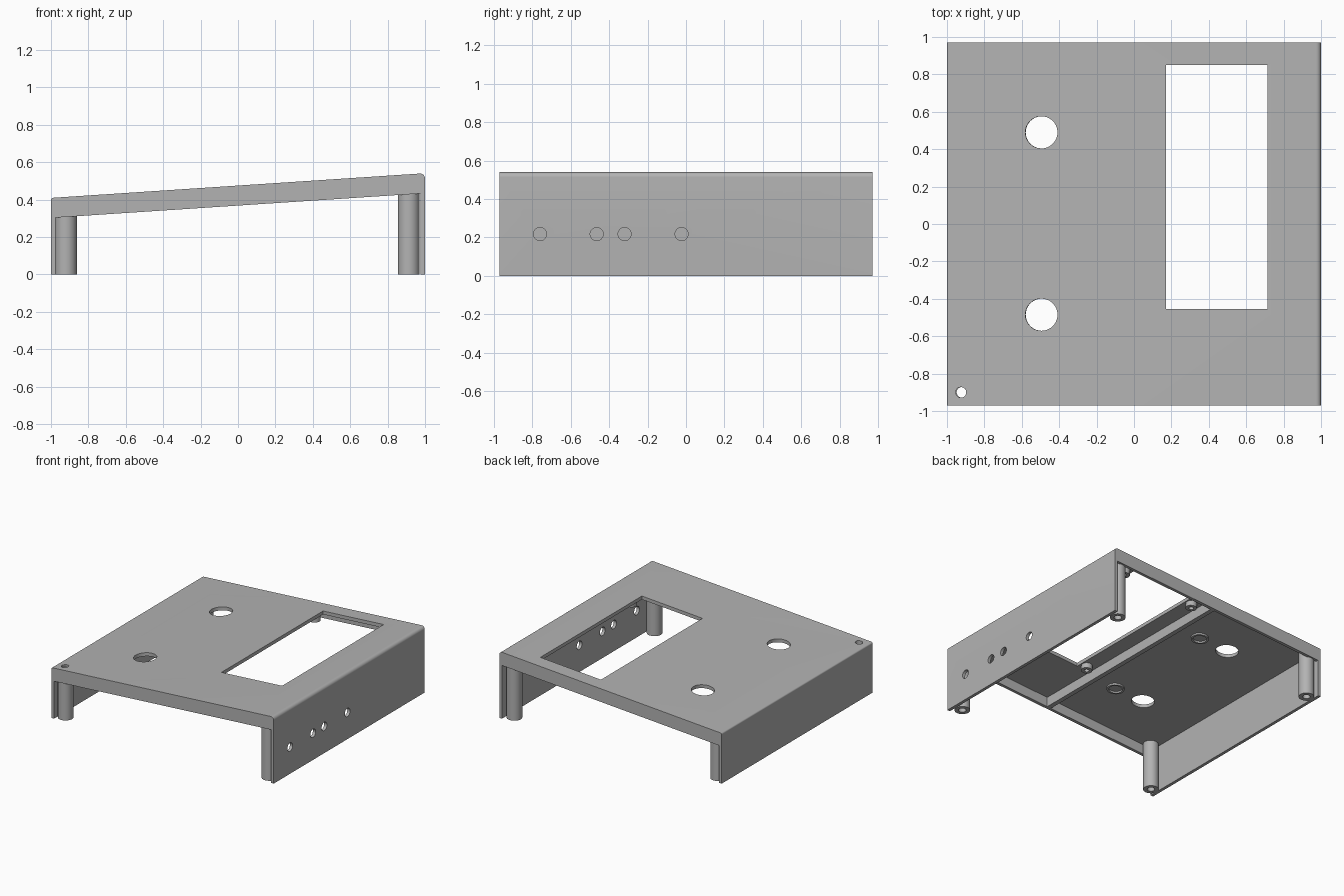
import bpy, bmesh, math
from mathutils import Matrix, Vector

cube = bpy.data.objects.get("Cube")
if cube:
    bpy.data.objects.remove(cube, do_unlink=True)

grey = bpy.data.materials.new("plain_grey")
grey.use_nodes = True
grey.diffuse_color = (0.45, 0.45, 0.45, 1)
grey.node_tree.nodes["Principled BSDF"].inputs["Base Color"].default_value = (0.45, 0.45, 0.45, 1)

SLOPE, HALF_Y, WALL, PLATE, RIM = 0.066, 0.97, 0.025, 0.028, 0.107
INNER = 1 - WALL
TILT = Matrix.Rotation(-math.atan(SLOPE), 4, 'Y')


def top(x):
    return 0.475 + SLOPE * x


def finish(name, bm):
    bmesh.ops.recalc_face_normals(bm, faces=bm.faces)
    mesh = bpy.data.meshes.new(name)
    bm.to_mesh(mesh)
    bm.free()
    mesh.materials.append(grey)
    obj = bpy.data.objects.new(name, mesh)
    bpy.context.collection.objects.link(obj)
    return obj


def prism(name, points, y0, y1):
    """Extrude an x-z outline along y."""
    bm = bmesh.new()
    face = bm.faces.new([bm.verts.new((x, y0, z)) for x, z in points])
    out = bmesh.ops.extrude_face_region(bm, geom=[face])
    moved = [v for v in out["geom"] if isinstance(v, bmesh.types.BMVert)]
    bmesh.ops.translate(bm, verts=moved, vec=(0, y1 - y0, 0))
    return finish(name, bm)


def slab(name, x0, x1, y0, y1, low, high):
    """Block whose bottom and top follow the roof slope at the given depths."""
    return prism(name, [(x0, top(x0) - low), (x1, top(x1) - low),
                        (x1, top(x1) - high), (x0, top(x0) - high)], y0, y1)


def rod(name, radius, length, matrix):
    bm = bmesh.new()
    bmesh.ops.create_cone(bm, cap_ends=True, segments=40, radius1=radius,
                          radius2=radius, depth=length, matrix=matrix)
    return finish(name, bm)


def lathe(name, profile, matrix, closed=False):
    """Revolve a radius-height profile around its own z axis."""
    bm = bmesh.new()
    verts = [bm.verts.new((r, 0, z)) for r, z in profile]
    edges = [bm.edges.new(p) for p in zip(verts, verts[1:])]
    if closed:
        edges.append(bm.edges.new((verts[-1], verts[0])))
    bmesh.ops.spin(bm, geom=verts + edges, cent=(0, 0, 0), axis=(0, 0, 1),
                   angle=math.tau, steps=40, use_duplicate=False)
    bmesh.ops.remove_doubles(bm, verts=bm.verts, dist=1e-5)
    bmesh.ops.transform(bm, matrix=matrix, verts=bm.verts)
    return smooth(finish(name, bm))


def smooth(obj):
    bpy.ops.object.select_all(action='DESELECT')
    obj.select_set(True)
    bpy.context.view_layer.objects.active = obj
    bpy.ops.object.shade_smooth_by_angle(angle=math.radians(30))
    return obj


def rounded(cx, cz, r, a0, a1, steps=8):
    return [(cx + r * math.cos(math.radians(a0 + (a1 - a0) * i / steps)),
             cz + r * math.sin(math.radians(a0 + (a1 - a0) * i / steps)))
            for i in range(steps + 1)]


# Sloping outer body with rounded top edges along both side walls
R, r = 0.026, 0.012
outline = [(-1, 0), (1, 0)]
outline += rounded(1 - R, top(1 - R) - R, R, 0, 94)
outline += rounded(-1 + r, top(-1 + r) - r, r, 94, 180)
shell = prism("shell", outline, -HALF_Y, HALF_Y)

# Open front, back and underside, then one pocket on each side of the rib
cutters = [prism("opening_cutter", [(-INNER, -0.1), (INNER, -0.1),
                                    (INNER, top(INNER) - RIM), (-INNER, top(-INNER) - RIM)],
                 -1.1, 1.1)]
for x0, x1 in ((-INNER, 0.015), (0.05, INNER)):
    cutters.append(slab("pocket_cutter", x0, x1, -HALF_Y + WALL, HALF_Y - WALL, 0.14, PLATE))

# Display window, knob holes, corner screw hole and side wall sockets
cutters.append(slab("window_cutter", 0.17, 0.715, -0.455, 0.85, 0.1, -0.1))
for x, y, rad in ((-0.495, 0.49, 0.086), (-0.495, -0.485, 0.086), (-0.925, -0.9, 0.028)):
    spot = Matrix.Translation((x, y, top(x))) @ (TILT if rad > 0.05 else Matrix())
    cutters.append(rod("hole_cutter", rad, 0.2, spot))
for y in (-0.76, -0.465, -0.32, -0.023):
    cutters.append(rod("socket_cutter", 0.034, 0.2,
                       Matrix.Translation((1, y, 0.217)) @ Matrix.Rotation(math.pi / 2, 4, 'Y')))

for c in cutters:
    mod = shell.modifiers.new(c.name, 'BOOLEAN')
    mod.operation, mod.solver, mod.object = 'DIFFERENCE', 'EXACT', c
bpy.context.view_layer.update()
result = bpy.data.meshes.new_from_object(
    shell.evaluated_get(bpy.context.evaluated_depsgraph_get()))
shell.modifiers.clear()
shell.data = result
for c in cutters:
    bpy.data.objects.remove(c, do_unlink=True)
smooth(shell)

# Corner screw posts; the front one on the low side is bored right through
for side, x in (("low", -0.92), ("high", 0.913)):
    for end, y in (("front", -0.9), ("back", 0.9)):
        h = top(x) - 0.014
        through = side == "low" and end == "front"
        if through:
            profile = [(0.028, h), (0.028, 0), (0.058, 0), (0.058, h)]
        else:
            profile = [(0, h - 0.03), (0.028, h - 0.03), (0.028, 0), (0.058, 0), (0.058, h), (0, h)]
        lathe(f"{end}_{side}_post", profile, Matrix.Translation((x, y, 0)), closed=through)

# Short mounting bosses beside the window
for x in (0.12, 0.77):
    for y in (-0.4, 0.81):
        spot = Matrix.Translation((x, y, top(x))) @ TILT
        lathe("window_boss", [(0.018, -0.015), (0.018, -0.07), (0.042, -0.07), (0.042, -0.015)],
              spot, closed=True)

# Thin locating rings beside the knob holes
for y in (-0.485, 0.49):
    x = -0.23
    lathe("locating_ring", [(0.05, -0.02), (0.05, -0.042), (0.066, -0.042), (0.066, -0.02)],
          Matrix.Translation((x, y, top(x))) @ TILT, closed=True)
